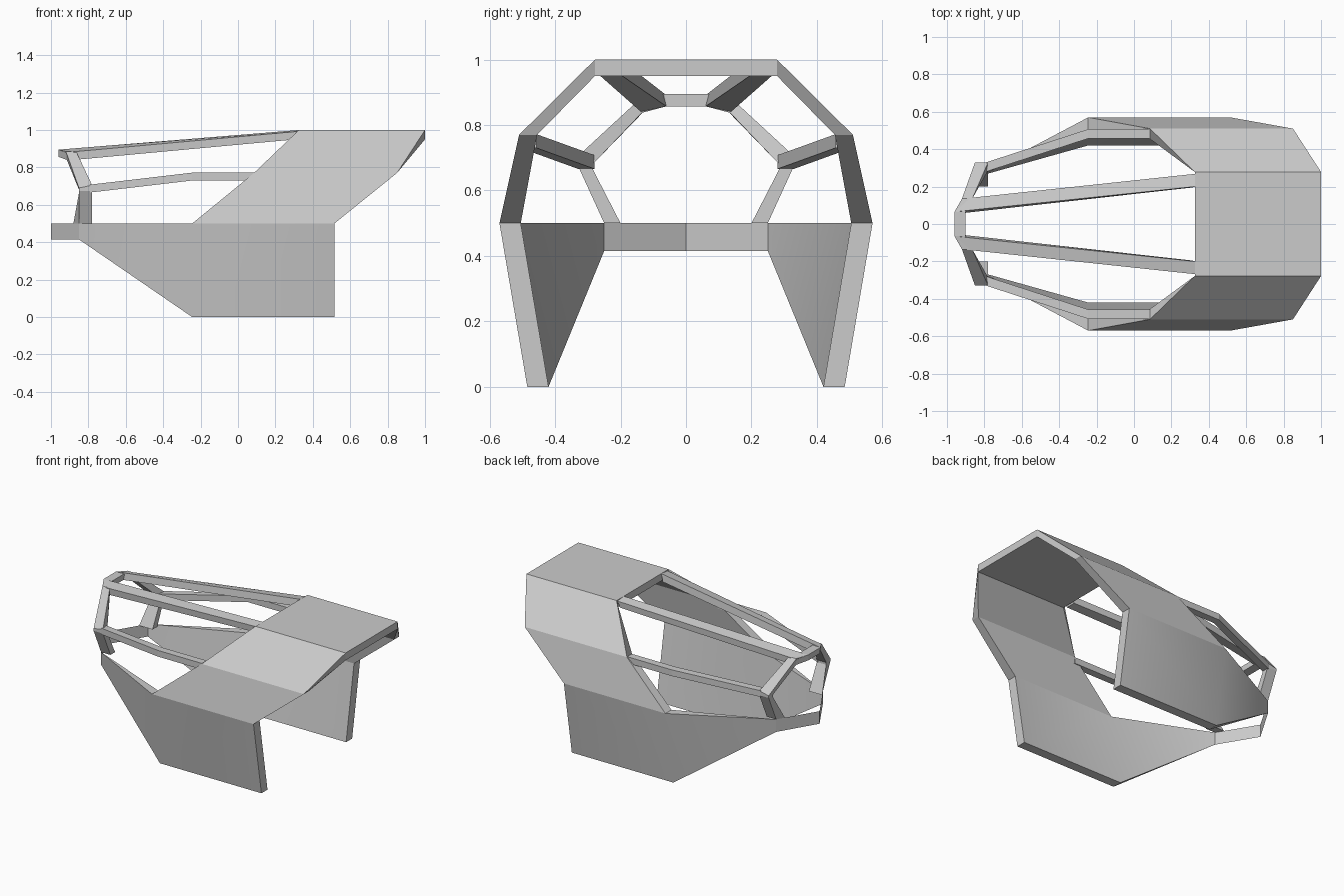
import bpy, bmesh, math

if "Cube" in bpy.data.objects:
    bpy.data.objects.remove(bpy.data.objects["Cube"])


def loft(name, sections, cap_start=True, cap_end=True, smooth=0):
    """Skin four-point sections into a bar or panel and mirror it across y."""
    bm = bmesh.new()
    rings = [[bm.verts.new(p) for p in s] for s in sections]
    n = len(rings[0])
    for a, b in zip(rings, rings[1:]):
        for i in range(n):
            j = (i + 1) % n
            bm.faces.new((a[i], a[j], b[j], b[i]))
    if cap_start:
        bm.faces.new(rings[0])
    if cap_end:
        bm.faces.new(rings[-1])
    bmesh.ops.remove_doubles(bm, verts=bm.verts, dist=1e-4)
    bmesh.ops.recalc_face_normals(bm, faces=bm.faces)
    return finish(name, bm, smooth)


def finish(name, bm, smooth=0):
    mesh = bpy.data.meshes.new(name)
    bm.to_mesh(mesh)
    bm.free()
    obj = bpy.data.objects.new(name, mesh)
    bpy.context.collection.objects.link(obj)
    if smooth:
        bpy.ops.object.select_all(action='DESELECT')
        obj.select_set(True)
        bpy.context.view_layer.objects.active = obj
        bpy.ops.object.shade_smooth_by_angle(angle=math.radians(smooth))
    mod = obj.modifiers.new("Mirror", 'MIRROR')
    mod.use_axis = (False, True, False)
    return obj


# Lower side walls, tapering to a thin edge at the nose
def wall_section(x):
    return [(x, .57, .5), (x, .485, 0), (x, .42, 0), (x, .505, .5)]


nose_top, nose_low = (-.85, .25, .5), (-.85, .25, .415)
loft("side_wall", [wall_section(.515), wall_section(-.245),
                   [nose_top, nose_low, nose_low, nose_top]],
     cap_end=False, smooth=40)

# Thin V-shaped nose strip
bm = bmesh.new()
bm.faces.new([bm.verts.new(p) for p in
              (nose_top, (-1, 0, .5), (-1, 0, .415), nose_low)])
finish("nose_strip", bm)

# Faceted rear canopy: front x, rear x, outer y, outer z, inner y, inner z
profile = [(-.245, .515, .57, .5, .505, .5),
           (.085, .85, .51, .77, .455, .77),
           (.325, 1, .278, 1, .278, .95),
           (.325, 1, 0, 1, 0, .95)]
loft("canopy_shell", [[(x0, yo, zo), (x1, yo, zo), (x1, yi, zi), (x0, yi, zi)]
                      for x0, x1, yo, zo, yi, zi in profile],
     cap_start=False, cap_end=False)


# Front window frame: top bar, slanted leg and lower post in one bar
loft("front_frame", [
    [(-.96, 0, .895), (-.90, 0, .895), (-.90, 0, .857), (-.96, 0, .857)],
    [(-.96, .065, .895), (-.90, .065, .895), (-.90, .06, .857), (-.96, .06, .857)],
    [(-.92, .135, .885), (-.865, .135, .885), (-.865, .135, .837), (-.915, .13, .84)],
    [(-.85, .33, .69), (-.78, .33, .705), (-.78, .285, .68), (-.85, .285, .68)],
    [(-.85, .33, .675), (-.78, .33, .675), (-.78, .285, .665), (-.85, .285, .665)],
    [(-.85, .25, .5), (-.78, .25, .5), (-.78, .20, .5), (-.88, .20, .5)],
], cap_start=False)

# Long roof struts
loft("roof_strut", [
    [(-.96, .065, .895), (-.92, .135, .88), (-.90, .135, .838), (-.90, .06, .857)],
    [(.325, .20, 1), (.325, .268, .993), (.31, .262, .95), (.31, .195, .95)]])

# Bent side struts
def strut_section(x, y, z):
    return [(x, y, z), (x, y + .05, z), (x, y + .05, z - .042), (x, y, z - .042)]


loft("side_strut", [strut_section(-.79, .28, .708), strut_section(-.245, .457, .772),
                    strut_section(.085, .457, .772)])
